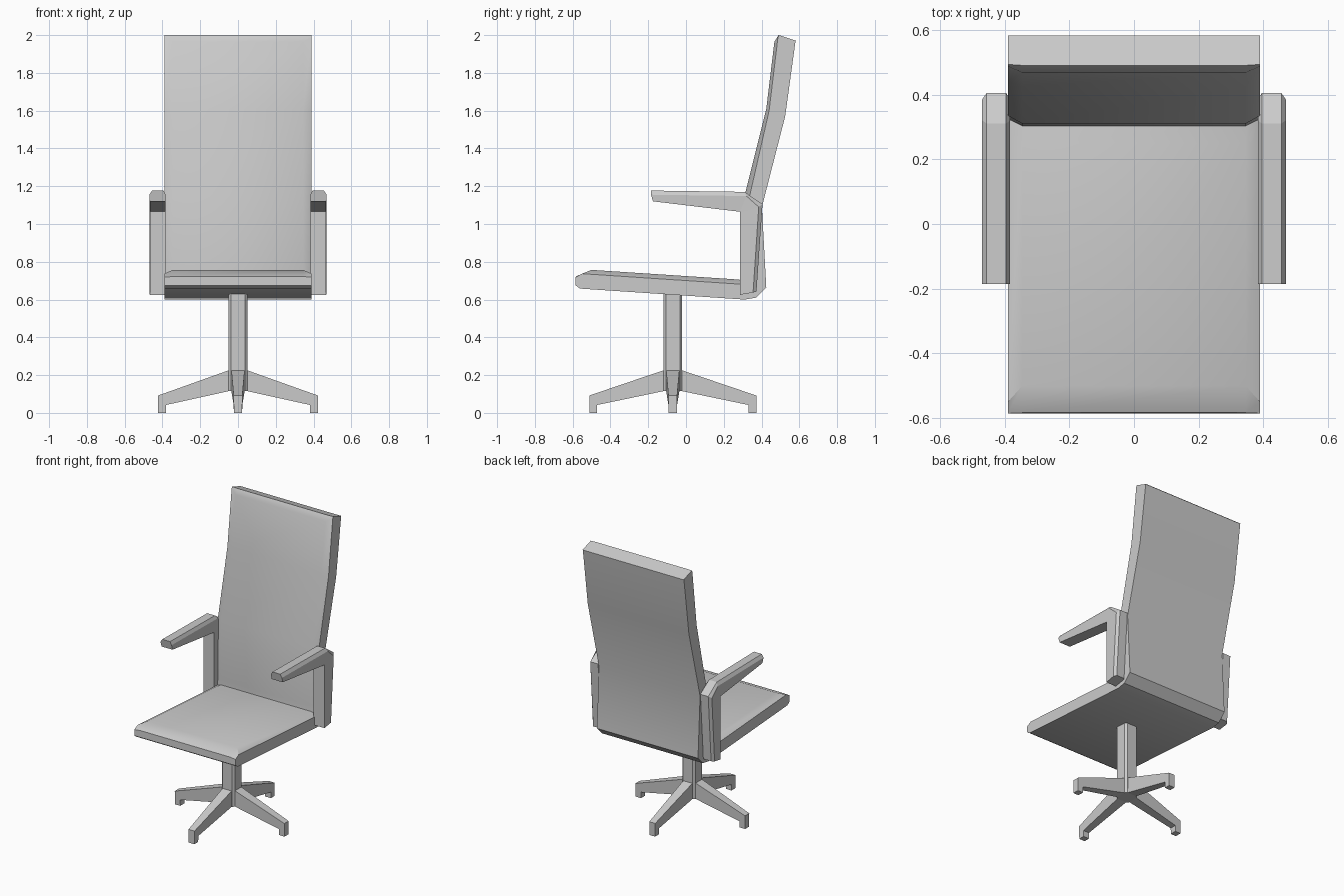
import bpy, bmesh, math

if "Cube" in bpy.data.objects:
    bpy.data.objects.remove(bpy.data.objects["Cube"])


def finish(name, bm, smooth=False):
    bmesh.ops.recalc_face_normals(bm, faces=bm.faces[:])
    me = bpy.data.meshes.new(name)
    bm.to_mesh(me)
    bm.free()
    ob = bpy.data.objects.new(name, me)
    bpy.context.collection.objects.link(ob)
    if smooth:
        bpy.ops.object.select_all(action='DESELECT')
        ob.select_set(True)
        bpy.context.view_layer.objects.active = ob
        bpy.ops.object.shade_smooth_by_angle(angle=math.radians(35))
    return ob


def skin(bm, rings):
    """Bridge equal-sized closed rings of points and cap both ends."""
    vs = [[bm.verts.new(p) for p in r] for r in rings]
    n = len(vs[0])
    for a, b in zip(vs, vs[1:]):
        for i in range(n):
            j = (i + 1) % n
            bm.faces.new((a[i], a[j], b[j], b[i]))
    bm.faces.new(vs[0])
    bm.faces.new(vs[-1])


# Seat and backrest shell: (outer, edge, raised centre) points in y, z
stations = [
    ((-.585, .675), (-.585, .718), (-.583, .722)),
    ((-.56, .658), (-.55, .737), (-.50, .757)),
    ((.31, .60), (.28, .682), (.25, .708)),
    ((.37, .61), (.325, .682), (.303, .703)),
    ((.425, .665), (.33, .74), (.305, .74)),
    ((.402, 1.09), (.335, 1.14), (.31, 1.15)),
    ((.525, 1.57), (.44, 1.60), (.425, 1.61)),
    ((.58, 1.97), (.487, 1.99), (.468, 1.965)),
    ((.583, 1.97), (.493, 2.0), (.49, 2.0)),
]
W, I = .39, .345
bm = bmesh.new()
skin(bm, [[(-W, *o), (-W, *e), (-I, *c), (I, *c), (W, *e), (W, *o)]
          for o, e, c in stations])
finish("seat_and_backrest", bm, True)

# Armrests: chamfered section swept round the corner, mirrored
# each station: inner (underside) point, outer (top) point, chamfer point
arm = [((-.175, 1.12), (-.185, 1.155), (-.185, 1.177)),
       ((.285, 1.065), (.32, 1.148), (.31, 1.17)),
       ((.285, 1.06), (.385, 1.09), (.405, 1.105)),
       ((.285, .625), (.355, .637), (.373, .642))]
for side, label in ((-1, "left"), (1, "right")):
    bm = bmesh.new()
    skin(bm, [[(side * .383, *u), (side * .383, *m), (side * .395, *t),
               (side * .455, *t), (side * .469, *m), (side * .467, *u)]
              for u, m, t in arm])
    finish(label + "_armrest", bm)

# Column: square post with chamfered corners
CY = -.07
a, b = .05, .037
ring = [(a, b), (b, a), (-b, a), (-a, b), (-a, -b), (-b, -a), (b, -a), (a, -b)]
bm = bmesh.new()
skin(bm, [[(x, y + CY, z) for x, y in ring] for z in (.115, .66)])
finish("column", bm)

# Four tapering legs with feet
for k in range(4):
    L = .423 if k % 2 == 0 else .442
    prof = [(.03, .115, .035), (.05, .115, .035), (L - .042, .042, .023),
            (L - .042, 0, .022), (L, 0, .022), (L, .092, .023),
            (.05, .225, .035), (.03, .225, .035)]
    c, s = round(math.cos(k * math.pi / 2)), round(math.sin(k * math.pi / 2))
    bm = bmesh.new()
    skin(bm, [[(c * r - s * w * d, CY + s * r + c * w * d, z) for r, z, w in prof]
              for d in (-1, 1)])
    finish("base_leg_%d" % (k + 1), bm)
